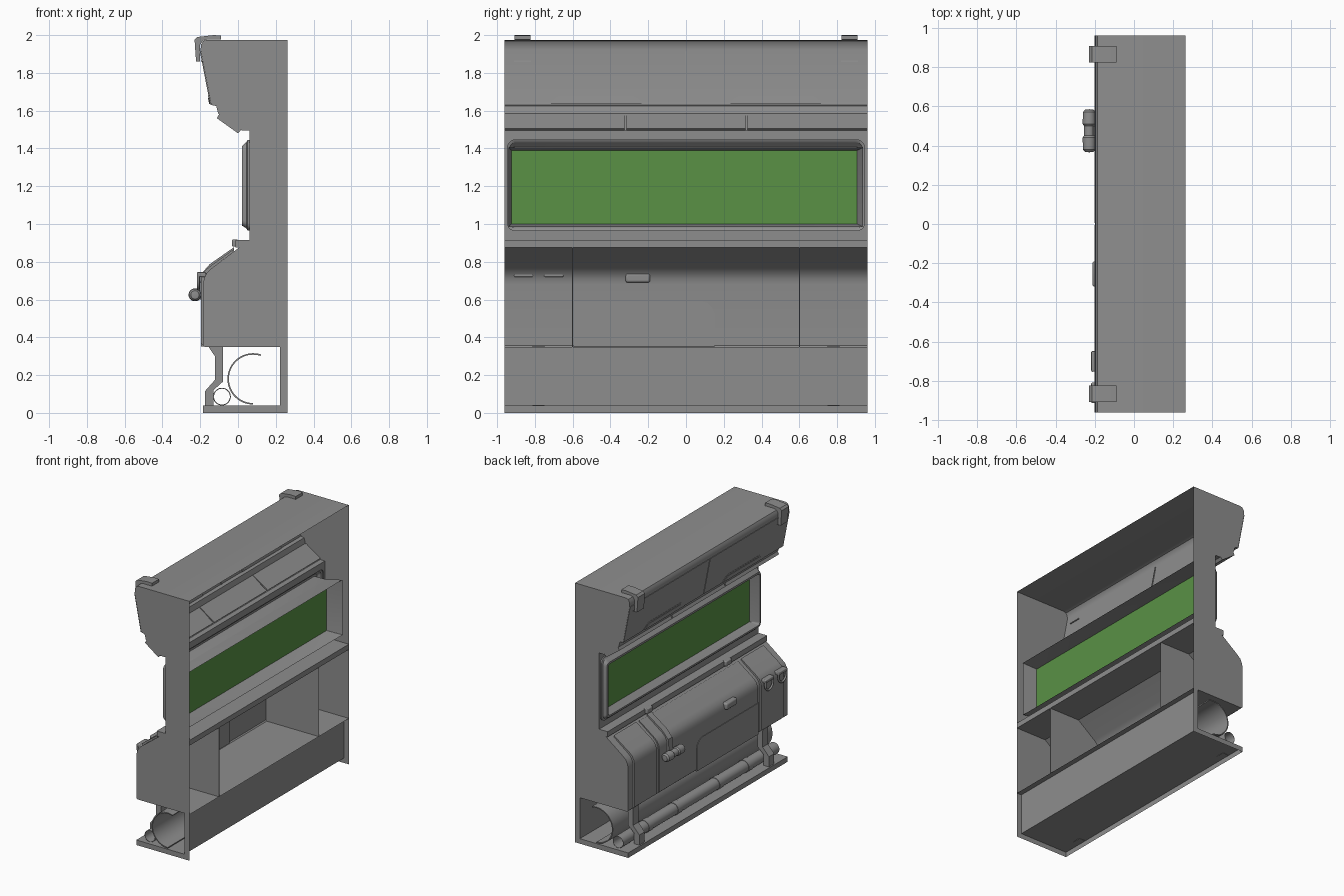
import bpy, bmesh, math

if "Cube" in bpy.data.objects:
    bpy.data.objects.remove(bpy.data.objects["Cube"])

W = 0.96   # half length along y
BX = 0.262  # open back plane

grey = bpy.data.materials.new("body_grey")
grey.diffuse_color = (0.27, 0.27, 0.27, 1)
grey.use_nodes = True
grey.node_tree.nodes["Principled BSDF"].inputs["Base Color"].default_value = grey.diffuse_color
green = bpy.data.materials.new("pane_green")
green.diffuse_color = (0.1, 0.285, 0.06, 1)
green.use_nodes = True
green.node_tree.nodes["Principled BSDF"].inputs["Base Color"].default_value = green.diffuse_color


def finish(name, bm, smooth=True, mat=grey):
    bmesh.ops.recalc_face_normals(bm, faces=bm.faces)
    me = bpy.data.meshes.new(name)
    bm.to_mesh(me)
    bm.free()
    ob = bpy.data.objects.new(name, me)
    me.materials.append(mat)
    bpy.context.collection.objects.link(ob)
    if smooth:
        bpy.ops.object.select_all(action='DESELECT')
        ob.select_set(True)
        bpy.context.view_layer.objects.active = ob
        bpy.ops.object.shade_smooth_by_angle(angle=math.radians(28))
    return ob


def extrude(name, pts, y0, y1, closed=True):
    """Sweep an (x, z) profile along y; open profiles become sheets."""
    bm = bmesh.new()
    a = [bm.verts.new((x, y0, z)) for x, z in pts]
    b = [bm.verts.new((x, y1, z)) for x, z in pts]
    n = len(pts)
    for i in range(n if closed else n - 1):
        j = (i + 1) % n
        bm.faces.new((a[i], a[j], b[j], b[i]))
    if closed:
        bm.faces.new(a)
        bm.faces.new(b)
    return finish(name, bm)


def box(name, x0, x1, y0, y1, z0, z1, bevel=0):
    ob = extrude(name, [(x0, z0), (x1, z0), (x1, z1), (x0, z1)], y0, y1)
    if bevel:
        m = ob.modifiers.new("bevel", 'BEVEL')
        m.width, m.segments = bevel, 3
    return ob


def end_face(name, pts, y):
    bm = bmesh.new()
    bm.faces.new([bm.verts.new((x, y, z)) for x, z in pts])
    return finish(name, bm, False)


def arc(cx, cz, r, a0, a1, n):
    return [(cx + r * math.cos(math.radians(a0 + (a1 - a0) * i / n)),
             cz + r * math.sin(math.radians(a0 + (a1 - a0) * i / n))) for i in range(n + 1)]


def tube(name, cx, cz, r, t, y0, y1, n=32):
    """Open-ended pipe along y."""
    bm = bmesh.new()
    rings = []
    for rad, y in ((r, y0), (r, y1), (r - t, y1), (r - t, y0)):
        rings.append([bm.verts.new((x, y, z)) for x, z in arc(cx, cz, rad, 0, 360, n)[:-1]])
    for k in range(4):
        p, q = rings[k], rings[(k + 1) % 4]
        for i in range(n):
            j = (i + 1) % n
            bm.faces.new((p[i], p[j], q[j], q[i]))
    return finish(name, bm)


def rings_yz(name, specs, fill=False, mat=grey):
    """Bridge rounded rectangles (y0, y1, z0, z1, radius, x)."""
    bm = bmesh.new()
    loops = []
    for y0, y1, z0, z1, r, x in specs:
        pts = []
        for cy, cz, a in ((y1 - r, z1 - r, 0), (y0 + r, z1 - r, 90),
                          (y0 + r, z0 + r, 180), (y1 - r, z0 + r, 270)):
            pts += arc(cy, cz, r, a, a + 90, 5)
        loops.append([bm.verts.new((x, y, z)) for y, z in pts])
    for p, q in zip(loops, loops[1:]):
        for i in range(len(p)):
            j = (i + 1) % len(p)
            bm.faces.new((p[i], p[j], q[j], q[i]))
    if fill:
        bm.faces.new(loops[-1])
    return finish(name, bm, True, mat)


def panel(name, yz, xf, depth):
    """Thin panel: (y, z) outline lying on the surface x = xf(z)."""
    bm = bmesh.new()
    a = [bm.verts.new((xf(z), y, z)) for y, z in yz]
    b = [bm.verts.new((xf(z) + depth, y, z)) for y, z in yz]
    bm.faces.new(a)
    bm.faces.new(b)
    for i in range(len(a)):
        j = (i + 1) % len(a)
        bm.faces.new((a[i], a[j], b[j], b[i]))
    return finish(name, bm, False)


# Section profiles
hood = [(BX, 1.975), (-0.165, 1.975), (-0.185, 1.968), (-0.196, 1.95), (-0.198, 1.92),
        (-0.142, 1.63), (-0.115, 1.625), (-0.105, 1.585), (0.0, 1.51), (0.02, 1.495), (0.06, 1.495)]
lower = [(0.005, 0.875), (-0.14, 0.765), (-0.165, 0.742), (-0.18, 0.71), (-0.184, 0.68),
         (-0.184, 0.358), (-0.176, 0.35)]

# Shell sheets, end walls and inner dividers (open towards +x)
extrude("hood_shell", hood, -W, W, closed=False)
extrude("lower_shell", lower + [(BX, 0.35)], -W, W, closed=False)
for s in (-1, 1):
    end_face("end_wall", hood + [(0.06, 0.915), (0.0, 0.915)] + lower + [(BX, 0.35)], s * W)
    extrude("inner_divider", lower + [(BX, 0.35), (BX, 0.875)], s * 0.598, s * 0.603)

# Window wall with frame and recess
rings_yz("window_wall", [
    (-W, W, 0.915, 1.495, 0.001, 0.06), (-0.945, 0.945, 0.965, 1.445, 0.04, 0.06),
    (-0.945, 0.945, 0.965, 1.445, 0.04, 0.05), (-0.935, 0.935, 0.975, 1.435, 0.04, 0.045),
    (-0.935, 0.935, 0.98, 1.43, 0.035, 0.04), (-0.93, 0.925, 0.992, 1.41, 0.03, 0.02),
    (-0.918, 0.905, 1.005, 1.395, 0.02, 0.02), (-0.925, 0.905, 1.0, 1.39, 0.003, 0.11)])
rings_yz("window_tunnel", [(-0.925, 0.905, 1.0, 1.39, 0.003, 0.11),
                           (-0.94, 0.937, 0.985, 1.405, 0.003, 0.225)])
rings_yz("window_pane", [(-0.925, 0.905, 1.0, 1.39, 0.003, 0.112),
                         (-0.924, 0.904, 1.001, 1.389, 0.003, 0.112)], True, green)

# Shelf under the window with clips
box("shelf", -0.012, BX, -W, W, 0.875, 0.915)
for y in (-0.475, 0.475):
    box("shelf_clip", -0.032, 0.0, y - 0.035, y + 0.035, 0.88, 0.918, 0.006)

# Angled ceiling light plates
for y0, y1 in ((-W, -0.325), (-0.315, 0.315), (0.325, W)):
    extrude("ceiling_plate", [(-0.112, 1.56), (-0.098, 1.585), (0.022, 1.505), (0.0, 1.48)], y0, y1)


def hood_x(z):
    return -0.142 - 0.056 * (z - 1.63) / 0.29


# Hood doors, seam and handle panels (showing on both faces of the shell)
panel("door_seam", [(-0.003, 1.632), (0.003, 1.632), (0.003, 1.915), (-0.003, 1.915)],
      lambda z: hood_x(z) - 0.002, 0.008)
for s in (-1, 1):
    panel("hood_door", [(s * y, z) for y, z in ((0.004, 1.632), (W, 1.632), (W, 1.915), (0.004, 1.915))],
          lambda z: hood_x(z) - 0.005, 0.004)
    for inset, d in ((0, 0.007), (0.012, 0.01)):
        panel("door_handle_panel", [(s * y, z) for y, z in (
            (0.22 + inset, 1.634), (0.265 + inset, 1.672 - inset * .7), (0.285 + inset, 1.68 - inset),
            (0.665 - inset, 1.68 - inset), (0.685 - inset, 1.672 - inset * .7), (0.73 - inset, 1.634))],
            lambda z, d=d: hood_x(z) - d, 2 * d)
    # Top corner hook
    extrude("top_hook", [(-0.09, 1.976), (-0.09, 1.998), (-0.13, 2.0), (-0.215, 1.99), (-0.23, 1.975),
                         (-0.222, 1.86), (-0.2, 1.86), (-0.2, 1.95), (-0.186, 1.97), (-0.165, 1.976)],
            s * 0.865 - 0.042, s * 0.865 + 0.042)
    panel("hook_slot", [(s * 0.82, 1.858), (s * 0.91, 1.858), (s * 0.91, 1.866), (s * 0.82, 1.866)],
          lambda z: hood_x(z) - 0.008, 0.014)


def band(name, y0, y1, t):
    """Raised cover following the lower shell."""
    outer = [(x - t, z + t * 0.7) for x, z in lower[1:-1]]
    extrude(name, [(-0.022, 0.855), (-0.022, 0.855 + t)] + outer + lower[-2:0:-1], y0, y1)


band("centre_cover", -0.595, 0.595, 0.008)
for s in (-1, 1):
    band("side_pad", min(s * 0.63, s * 0.9), max(s * 0.63, s * 0.9), 0.012)
panel("access_panel", [(-0.595, 0.352), (0.15, 0.352), (0.15, 0.53), (0.135, 0.56), (0.11, 0.583),
                       (0.08, 0.59), (-0.595, 0.59)], lambda z: -0.196, 0.018)
box("latch_block", -0.212, -0.165, -0.32, -0.19, 0.69, 0.74, 0.012)

# Lever: strap over the slope and grip
extrude("lever_strap", [(-0.02, 0.878), (-0.15, 0.787), (-0.2, 0.73), (-0.212, 0.6), (-0.188, 0.6),
                        (-0.19, 0.715), (-0.145, 0.768), (-0.02, 0.86)], 0.45, 0.5)
GX = -0.228
grip = bmesh.new()
prof = [(0.0, 0.365), (0.022, 0.368), (0.032, 0.38), (0.034, 0.44), (0.027, 0.45),
        (0.027, 0.5), (0.034, 0.51), (0.032, 0.57), (0.022, 0.582), (0.0, 0.585)]
vs = [grip.verts.new((GX + r, y, 0.625)) for r, y in prof]
es = [grip.edges.new(p) for p in zip(vs, vs[1:])]
bmesh.ops.spin(grip, geom=vs + es, cent=(GX, 0, 0.625), axis=(0, 1, 0),
               angle=2 * math.pi, steps=20)
bmesh.ops.remove_doubles(grip, verts=grip.verts, dist=0.0005)
finish("lever_grip", grip)

# Hanging rings
for y in (-0.86, -0.70):
    cu = bpy.data.curves.new("hanging_ring", 'CURVE')
    cu.dimensions = '3D'
    cu.bevel_depth, cu.bevel_resolution, cu.use_fill_caps = 0.008, 2, True
    pts = [(y - 0.045, 0.73)] + arc(y, 0.7, 0.045, 180, 360, 12) + [(y + 0.045, 0.73)]
    sp = cu.splines.new('POLY')
    sp.points.add(len(pts) - 1)
    for p, (py, pz) in zip(sp.points, pts):
        p.co = (-0.21, py, pz, 1)
    cu.materials.append(grey)
    ob = bpy.data.objects.new("hanging_ring", cu)
    bpy.context.collection.objects.link(ob)
    box("ring_mount", -0.218, -0.17, y - 0.052, y + 0.052, 0.72, 0.745, 0.006)

# Base: hollow floor and back sheets with L-shaped ends
extrude("base_sheet", [(0.222, 0.35), (0.222, 0.038), (-0.185, 0.038), (-0.185, 0.0)], -W, W, closed=False)
for s in (-1, 1):
    end_face("base_end", [(BX, 0.35), (0.222, 0.35), (0.222, 0.038), (-0.185, 0.038),
                          (-0.185, 0.0), (BX, 0.0)], s * W)

# Curved trough, floor pipe, collars and brackets
extrude("curved_trough", arc(0.08, 0.18, 0.136, 72, 270, 32) + arc(0.08, 0.18, 0.128, 270, 72, 32), -W, W)
tube("floor_pipe", -0.085, 0.086, 0.044, 0.002, -0.94, 0.94)
for y in (-0.6, -0.25, 0.25, 0.6):
    tube("pipe_collar", -0.085, 0.086, 0.047, 0.004, y - 0.03, y + 0.03)
for y in (-0.78, 0.78):
    extrude("pipe_bracket", [(-0.16, 0.355), (-0.08, 0.355), (-0.08, 0.165), (-0.13, 0.12), (-0.13, 0.036),
                             (-0.175, 0.036), (-0.175, 0.115), (-0.122, 0.175), (-0.122, 0.3)],
            y - 0.032, y + 0.032)
